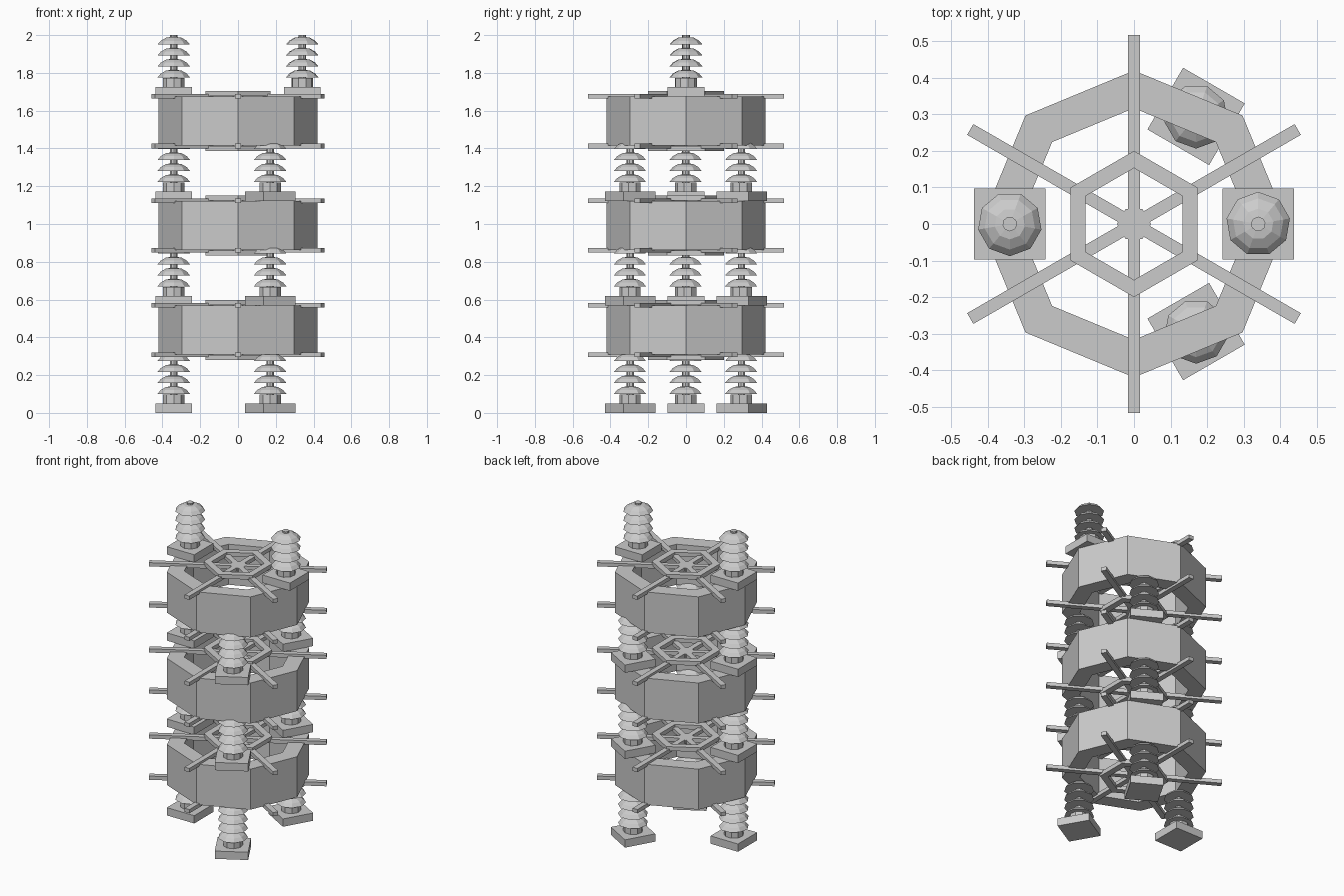
import bpy, bmesh
from math import cos, sin, pi, radians
from mathutils import Matrix

if "Cube" in bpy.data.objects:
    bpy.data.objects.remove(bpy.data.objects["Cube"])

COIL_H, COIL_Z, STEP = 0.26, 0.309, 0.553
POST_R = 0.34


def finish(name, bm):
    bmesh.ops.recalc_face_normals(bm, faces=bm.faces[:])
    me = bpy.data.meshes.new(name)
    bm.to_mesh(me)
    bm.free()
    ob = bpy.data.objects.new(name, me)
    bpy.context.collection.objects.link(ob)
    return ob


def lathe(bm, profile, sides, start=0.0, closed=False):
    """Revolve (radius, z) points; closed joins the last ring to the first, else ends are capped."""
    rings = [[bm.verts.new((r * cos(start + 2 * pi * i / sides),
                            r * sin(start + 2 * pi * i / sides), z))
              for i in range(sides)] for r, z in profile]
    pairs = list(zip(rings, rings[1:]))
    if closed:
        pairs.append((rings[-1], rings[0]))
    else:
        bm.faces.new(rings[0])
        bm.faces.new(rings[-1])
    for a, b in pairs:
        for i in range(sides):
            j = (i + 1) % sides
            bm.faces.new((a[i], a[j], b[j], b[i]))


def box(bm, size, centre, rot=0.0):
    m = Matrix.Rotation(rot, 4, 'Z') @ Matrix.Translation(centre) @ Matrix.Diagonal((*size, 1))
    bmesh.ops.create_cube(bm, size=1, matrix=m)


def tube(r_in, r_out, z0, z1):
    return [(r_out, z0), (r_out, z1), (r_in, z1), (r_in, z0)]


def coil(name, z):
    bm = bmesh.new()
    lathe(bm, tube(0.317, 0.42, 0, COIL_H), 8, 0, True)
    finish(name, bm).location.z = z


def spider(name, z, up):
    # six arms, a hub and a hexagonal brace on the outward side
    bm = bmesh.new()
    for k in range(6):
        box(bm, (0.495, 0.034, 0.024), (0.27, 0, 0), radians(30 + 60 * k))
    lathe(bm, [(0.047, -0.012), (0.047, 0.012)], 6)
    lathe(bm, tube(0.153, 0.2, 0.0 * up, 0.027 * up), 6, radians(30), True)
    finish(name, bm).location.z = z


def insulator(name, z, angle):
    # square foot, collar, then four umbrella sheds on a core rod
    bm = bmesh.new()
    box(bm, (0.195, 0.195, 0.05), (0, 0, 0.025))
    lathe(bm, [(0.058, 0.05), (0.058, 0.098)], 9, pi / 2)
    lathe(bm, [(0.02, 0.098), (0.02, 0.325)], 9, pi / 2)
    for k in range(4):
        s = 0.1 + 0.058 * k
        lathe(bm, [(0.088, s), (0.07, s + 0.021), (0.042, s + 0.037), (0.02, s + 0.04)], 9, pi / 2)
    ob = finish(name, bm)
    a = radians(angle)
    ob.location = (POST_R * cos(a), POST_R * sin(a), z)
    ob.rotation_euler.z = a


# three stacked coils, each on three insulators
for n in range(3):
    z = COIL_Z + STEP * n
    coil(f"coil_ring_{n + 1}", z)
    spider(f"lower_spider_{n + 1}", z - 0.002, -1)
    spider(f"upper_spider_{n + 1}", z + COIL_H + 0.002, 1)
    foot = 0 if n == 0 else z - STEP + COIL_H
    for ang in (60, 180, 300):
        insulator(f"insulator_{n + 1}_{ang}", foot, ang)

# two terminal insulators on top
for ang in (0, 180):
    insulator(f"top_insulator_{ang}", 1.675, ang)
